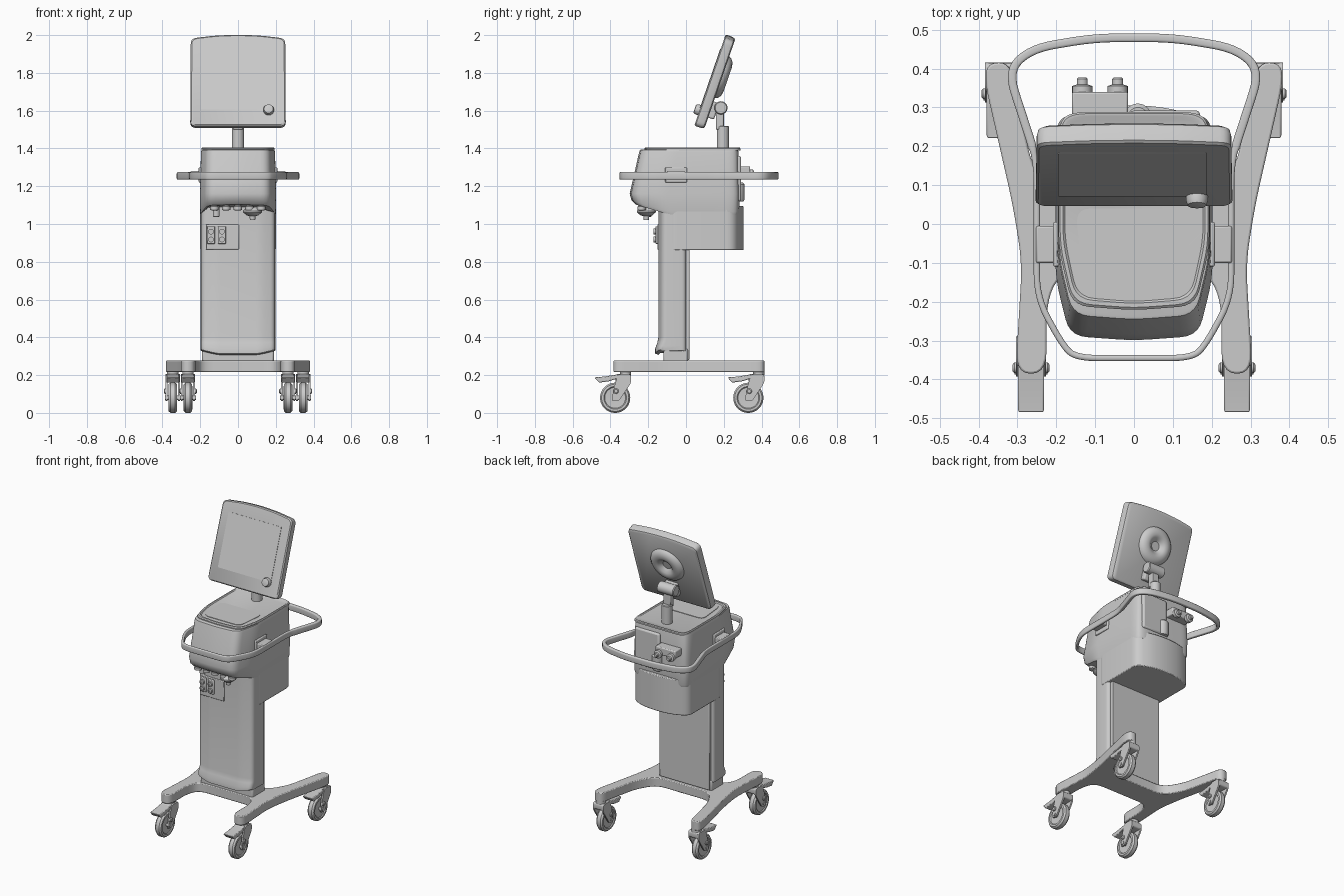
import bpy, bmesh, math
from mathutils import Vector, Matrix


def fillet(pts, r, n=5):
    """Closed 2D polygon with rounded corners."""
    out = []
    for i, p in enumerate(pts):
        p, a, b = Vector(p), Vector(pts[i - 1]), Vector(pts[(i + 1) % len(pts)])
        s = p + (a - p).normalized() * min(r, (a - p).length * 0.48)
        e = p + (b - p).normalized() * min(r, (b - p).length * 0.48)
        for k in range(n + 1):
            t = k / n
            out.append(s * (1 - t) ** 2 + p * 2 * t * (1 - t) + e * t * t)
    return out


def loft(name, rings, mat=None, closed=False, bevel=0):
    """Skin a list of equal-length 3D rings."""
    bm = bmesh.new()
    vs = [[bm.verts.new(p) for p in r] for r in rings]
    n = len(vs[0])
    for a, b in zip(vs, vs[1:] + (vs[:1] if closed else [])):
        for i in range(n):
            bm.faces.new((a[i], a[(i + 1) % n], b[(i + 1) % n], b[i]))
    if not closed:
        bm.faces.new(vs[0])
        bm.faces.new(vs[-1])
    bmesh.ops.recalc_face_normals(bm, faces=bm.faces)
    me = bpy.data.meshes.new(name)
    bm.to_mesh(me)
    bm.free()
    ob = bpy.data.objects.new(name, me)
    bpy.context.collection.objects.link(ob)
    if mat:
        ob.matrix_world = mat
    bpy.ops.object.select_all(action='DESELECT')
    ob.select_set(True)
    bpy.context.view_layer.objects.active = ob
    bpy.ops.object.shade_smooth_by_angle(angle=math.radians(35))
    if bevel:
        m = ob.modifiers.new("Bevel", 'BEVEL')
        m.width, m.segments, m.limit_method = bevel, 2, 'ANGLE'
        m.angle_limit = math.radians(50)
    return ob


def prism(name, pts, lo, hi, axis='z', **kw):
    put = {'z': lambda p, h: (p[0], p[1], h), 'x': lambda p, h: (h, p[0], p[1]),
           'y': lambda p, h: (p[0], h, p[1])}[axis]
    return loft(name, [[put(p, h) for p in pts] for h in (lo, hi)], **kw)


def box(name, x, y, z, bevel=0.004, mat=None):
    pts = [(x[0], y[0]), (x[1], y[0]), (x[1], y[1]), (x[0], y[1])]
    return prism(name, pts, z[0], z[1], bevel=bevel, mat=mat)


def lathe(name, prof, loc, axis=(0, 0, 1), n=32, mat=None, closed=False):
    """Revolve (radius, height) pairs about an axis through loc."""
    m = Matrix.Translation(loc) @ Vector((0, 0, 1)).rotation_difference(Vector(axis)).to_matrix().to_4x4()
    rings = [[(r * math.cos(2 * math.pi * i / n), r * math.sin(2 * math.pi * i / n), h)
              for i in range(n)] for r, h in prof]
    return loft(name, rings, mat=(mat or Matrix()) @ m, closed=closed)


def mirrored(half):
    return half + [(-x, y) for x, y in reversed(half)]


# Base: two splayed legs joined by a cross member
half = [(0.19, -0.125), (0.225, -0.2), (0.225, -0.385), (0.305, -0.385), (0.288, -0.1),
        (0.312, 0.05), (0.385, 0.37), (0.375, 0.415), (0.32, 0.415), (0.305, 0.34),
        (0.26, 0.14), (0.19, 0.03)]
prism("base_legs", fillet(mirrored(half), 0.06), 0.217, 0.277, bevel=0.005)
box("column_foot", (-0.19, 0.19), (-0.12, 0.01), (0.25, 0.34), 0.01)

# Casters with fork, brake pedal and axle
fork = fillet([(-0.02, 0.062), (0.02, 0.062), (0.085, 0.16), (0.085, 0.205), (0.015, 0.205), (-0.005, 0.14)], 0.015, 3)
pedal = [(-0.11, 0.188), (-0.085, 0.16), (-0.03, 0.168), (0.02, 0.185), (0.02, 0.205), (-0.06, 0.192)]
for place, y, xs in (("front", -0.375, 0.265), ("rear", 0.33, 0.345)):
    for x in (xs, -xs):
        nm, at = f"{place}_caster", Matrix.Translation((x, y, 0))
        lathe(nm + "_wheel", [(0.02, -0.016), (0.055, -0.018), (0.06, -0.023), (0.072, -0.022), (0.08, -0.012),
                              (0.08, 0.012), (0.072, 0.022), (0.06, 0.023), (0.055, 0.018), (0.02, 0.016)],
              (x, y, 0.08), (1, 0, 0), 40)
        for s in (-1, 1):
            prism(nm + "_fork", fork, s * 0.028, s * 0.038, 'x', mat=at)
            lathe(nm + "_brake_peg", [(0.014, 0.03), (0.014, 0.043), (0.009, 0.047)],
                  (x, y + 0.005, 0.115), (s, 0, 0), 16)
        prism(nm + "_crown", fillet([(0.0, 0.163), (0.085, 0.163), (0.085, 0.205), (0.0, 0.205)], 0.012, 3),
              -0.03, 0.03, 'x', mat=at)
        prism(nm + "_pedal", pedal, -0.034, 0.034, 'x', mat=at, bevel=0.004)
        lathe(nm + "_axle", [(0.012, -0.042), (0.012, 0.042)], (x, y, 0.08), (1, 0, 0), 16)
        lathe(nm + "_stem", [(0.03, 0.2), (0.03, 0.222)], (x, y + 0.055, 0), n=24)


# Column: bulged front shell with curved lower edge, plus rear spine
def shell(f, z, arc):
    pts = fillet(mirrored([(0.12, f), (0.195, f + 0.02), (0.2, 0.0)]), 0.025)
    return [(p.x, p.y, z + arc * (p.x / 0.2) ** 2) for p in pts]


loft("column_shell", [shell(-0.145, 0.3, 0.03), shell(-0.163, 0.307, 0.03), shell(-0.163, 0.335, 0.02),
                      shell(-0.152, 0.37, 0.005), shell(-0.146, 0.4, 0), shell(-0.145, 1.1, 0)])
box("column_spine", (-0.18, 0.18), (-0.05, 0.018), (0.28, 1.1))

# Rear lower housing with bowed back
prism("rear_housing", fillet(mirrored([(0.2, -0.09), (0.2, 0.255), (0.12, 0.292), (0.0, 0.305)][:3]
                                      + [(0.04, 0.305)]), 0.04), 0.862, 1.095, bevel=0.005)


# Upper body: tapered toward the top, sloped underside at the front
def outline(w, f, b, z, slope=0.0):
    pts = fillet([(-0.82 * w, f + 0.012), (0, f), (0.82 * w, f + 0.012), (w, f + 0.16),
                  (w, b - 0.03), (0.85 * w, b), (-0.85 * w, b), (-w, b - 0.03), (-w, f + 0.16)], 0.045)
    return [(p.x, p.y, z + slope * max(0, -0.09 - p.y)) for p in pts]


loft("upper_body", [outline(0.197, -0.268, 0.278, 1.05, 0.3), outline(0.2, -0.29, 0.282, 1.065, 0.3),
                    outline(0.202, -0.3, 0.284, 1.16), outline(0.2, -0.285, 0.282, 1.225),
                    outline(0.196, -0.25, 0.278, 1.38), outline(0.193, -0.246, 0.275, 1.392),
                    outline(0.187, -0.24, 0.27, 1.394)])
loft("top_rim", [outline(0.194, -0.222, 0.288, 1.39), outline(0.194, -0.222, 0.288, 1.4),
                 outline(0.19, -0.216, 0.284, 1.405), outline(0.183, -0.205, 0.278, 1.405),
                 outline(0.178, -0.2, 0.27, 1.4)])
prism("top_tray", fillet([(-0.13, -0.17), (0.13, -0.17), (0.15, 0.04), (-0.15, 0.04)], 0.04), 1.398, 1.403)

# Connectors under the front lip
for i in range(5):
    lathe("port", [(0.017, 0.04), (0.017, -0.01), (0.022, -0.012), (0.022, -0.03), (0.012, -0.034)],
          (-0.125 + i * 0.062, -0.235, 1.105), n=20)
lathe("small_nozzle", [(0.018, 0.1), (0.018, 0.0), (0.01, -0.003)], (-0.115, -0.2, 1.04), n=20)
lathe("large_nozzle", [(0.03, 0.07), (0.05, 0.05), (0.05, 0.042), (0.03, 0.025), (0.016, 0.022), (0.014, 0.0)],
      (0.077, -0.21, 1.02), n=28)

# Front socket panel
box("socket_panel", (-0.17, 0.005), (-0.152, -0.13), (0.865, 0.997))
for x in (-0.143, -0.085):
    box("socket_module", (x - 0.022, x + 0.022), (-0.162, -0.14), (0.895, 0.988))
    for z in (0.918, 0.96):
        lathe("socket", [(0.015, 0), (0.015, 0.012), (0.008, 0.012), (0.008, 0.006)], (x, -0.16, z), (0, -1, 0), 20)

# Handle rail running right round the body
path = fillet(mirrored([(0.1, 0.479), (0.262, 0.452), (0.325, 0.395), (0.25, 0.165), (0.25, -0.19),
                        (0.185, -0.31), (0.15, -0.345)]), 0.06, 6)
rings = []
for i, p in enumerate(path):
    t = (path[(i + 1) % len(path)] - path[i - 1]).normalized()
    nrm = Vector((t.y, -t.x))
    k = 0.011 if p.y > 0.2 else 0.008
    sec = fillet([(-k, -0.02), (k, -0.02), (k, 0.02), (-k, 0.02)], 0.007, 3)
    rings.append([(p.x + nrm.x * s.x, p.y + nrm.y * s.x, 1.255 + s.y) for s in sec])
loft("handle_rail", rings, closed=True)
for s in (-1, 1):
    box("rail_bracket", sorted((s * 0.19, s * 0.252)), (-0.1, -0.005), (1.245, 1.28), 0.005)
    box("rail_bracket_plate", sorted((s * 0.19, s * 0.208)), (-0.11, 0.005), (1.22, 1.3), 0.005)

# Rear gas inlets
box("rear_inlet_block", (-0.16, -0.015), (0.27, 0.34), (1.255, 1.305), 0.006)
for x in (-0.133, -0.042):
    lathe("rear_inlet", [(0.026, 0), (0.026, 0.02), (0.014, 0.024), (0.014, 0.038), (0.01, 0.042)],
          (x, 0.335, 1.262), (0, 1, 0), 20)
lathe("rear_filter", [(0.03, 0), (0.035, 0.01), (0.035, 0.09), (0.025, 0.1)], (0.01, 0.275, 1.12), n=24)
box("rear_cover", (-0.01, 0.17), (0.25, 0.292), (1.12, 1.36), 0.01)

# Post and tilt hinge
lathe("post", [(0.032, 0), (0.032, 0.12), (0.028, 0.124)], (0, 0.195, 1.395))
box("neck", (-0.025, 0.025), (0.158, 0.2), (1.5, 1.62), 0.006)
lathe("hinge_barrel", [(0.03, -0.06), (0.035, -0.055), (0.035, 0.055), (0.03, 0.06)], (0, 0.185, 1.615), (1, 0, 0), 28)

# Monitor, tilted back
M = Matrix.Translation((0, 0.153, 1.752)) @ Matrix.Rotation(math.radians(-19), 4, 'X')
face = fillet([(-0.253, -0.254), (0.253, -0.254), (0.25, 0.236), (0.12, 0.252), (0, 0.257), (-0.12, 0.252),
               (-0.25, 0.236)], 0.03)
loft("monitor_shell", [[(p.x * s, y, p.y * s) for p in face] for y, s in
                       ((-0.028, 0.975), (-0.022, 1), (0.008, 1), (0.022, 0.985), (0.028, 0.95))], mat=M)
prism("screen", fillet([(-0.195, -0.165), (0.187, -0.165), (0.187, 0.175), (-0.195, 0.175)], 0.005, 2),
      -0.0305, -0.02, 'y', mat=M)
lathe("control_knob", [(0.028, 0), (0.028, 0.014), (0.024, 0.026), (0.018, 0.028)], (0.162, -0.027, -0.168),
      (0, -1, 0), 28, M)
lathe("rear_disc", [(0.118, 0), (0.112, 0.016), (0.095, 0.03), (0.07, 0.036), (0.05, 0.03), (0.035, 0.016), (0.028, 0.01)],
      (0, 0.024, 0.035), (0, 1, 0), 40, M)
box("hinge_mount", (-0.045, 0.045), (0.02, 0.06), (-0.19, -0.1), 0.008, M)
